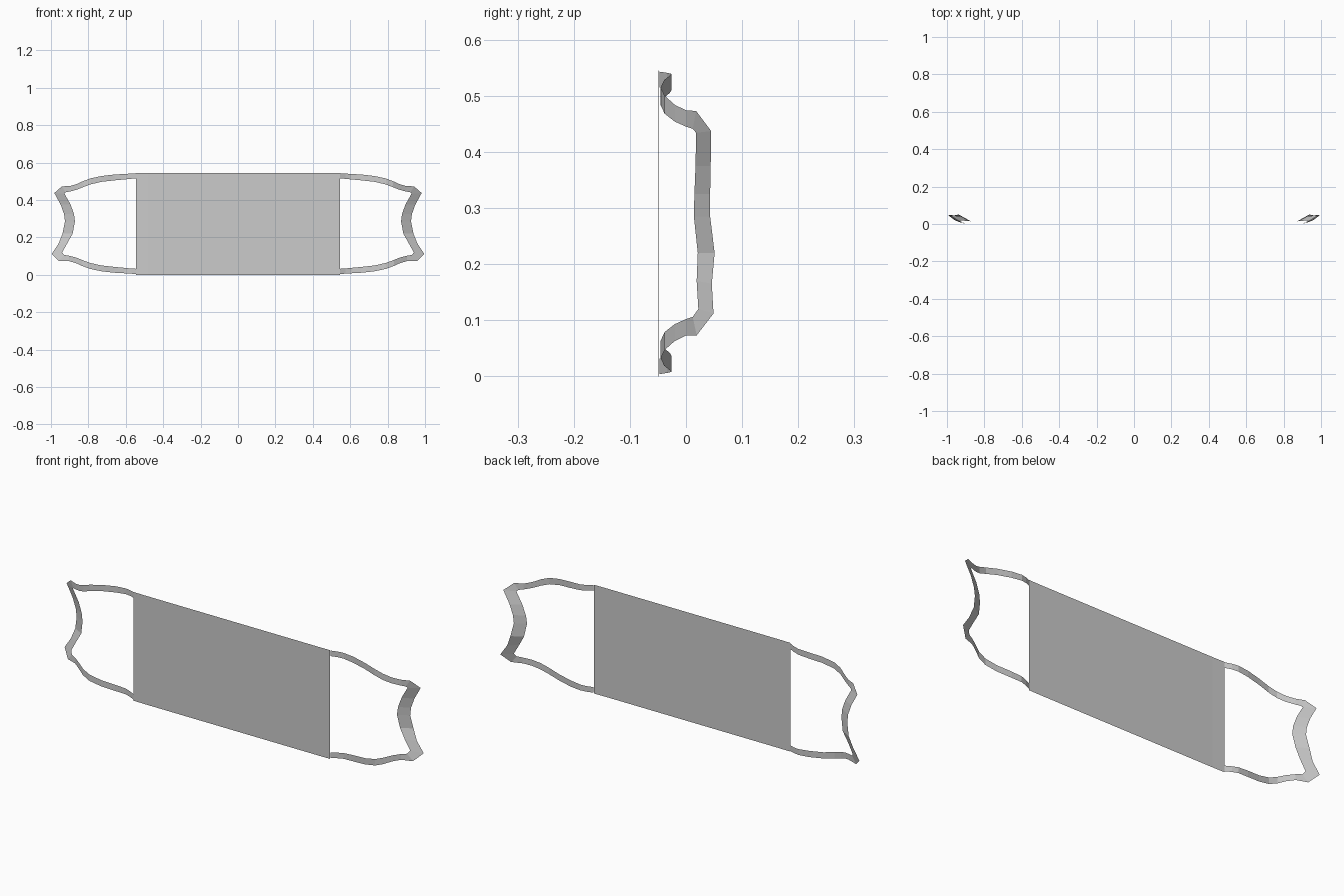
import bpy

def sheet(name, verts, faces, smooth=False):
    me = bpy.data.meshes.new(name)
    me.from_pydata(verts, [], faces)
    me.update()
    ob = bpy.data.objects.new(name, me)
    bpy.context.collection.objects.link(ob)
    return ob

def ribbon(name, pairs, side):
    # strip of quads between an outer and an inner edge
    verts = [(side * p[0], p[1], p[2]) for pair in pairs for p in pair]
    faces = []
    for i in range(len(pairs) - 1):
        f = (2 * i, 2 * i + 1, 2 * i + 3, 2 * i + 2)
        faces.append(f if side > 0 else f[::-1])
    return sheet(name, verts, faces)

# Flat mask panel with slightly turned end strips
cols = [(-0.545, -0.048), (-0.48, -0.049), (0.48, -0.049), (0.545, -0.048)]
verts = [(x, y, z) for x, y in cols for z in (0, 0.545)]
sheet("mask_panel", verts, [(2*i, 2*i+2, 2*i+3, 2*i+1) for i in range(3)])

# Upper and lower straps: x, y, outer z, inner z
strap = [(0.545, -0.047, 0.543, 0.515), (0.575, -0.034, 0.541, 0.513),
         (0.605, -0.026, 0.539, 0.510), (0.66, -0.029, 0.536, 0.505),
         (0.73, -0.039, 0.528, 0.497), (0.79, -0.045, 0.515, 0.483),
         (0.83, -0.038, 0.500, 0.468), (0.865, -0.020, 0.484, 0.454),
         (0.90, 0.000, 0.474, 0.445)]
upper = [((x, y, a), (x, y, b)) for x, y, a, b in strap]
lower = [((x + 0.01 * (x - 0.545), y, 0.547 - a), (x + 0.01 * (x - 0.545), y, 0.547 - b))
         for x, y, a, b in strap][::-1]

# Curved strap that goes behind the ear, with folded corners
ear = [((0.941, 0.018, 0.473), (0.922, 0.012, 0.441)),
       ((0.982, 0.045, 0.437), (0.928, 0.018, 0.434)),
       ((0.948, 0.044, 0.375), (0.895, 0.017, 0.375)),
       ((0.930, 0.043, 0.325), (0.877, 0.015, 0.325)),
       ((0.925, 0.043, 0.285), (0.872, 0.014, 0.285)),
       ((0.938, 0.051, 0.220), (0.884, 0.021, 0.220)),
       ((0.960, 0.046, 0.165), (0.912, 0.019, 0.170)),
       ((0.996, 0.049, 0.112), (0.940, 0.022, 0.120)),
       ((0.957, 0.019, 0.073), (0.930, 0.012, 0.106))]

for label, side in (("right", 1), ("left", -1)):
    ribbon(label + "_ear_loop", upper + ear + lower, side)
